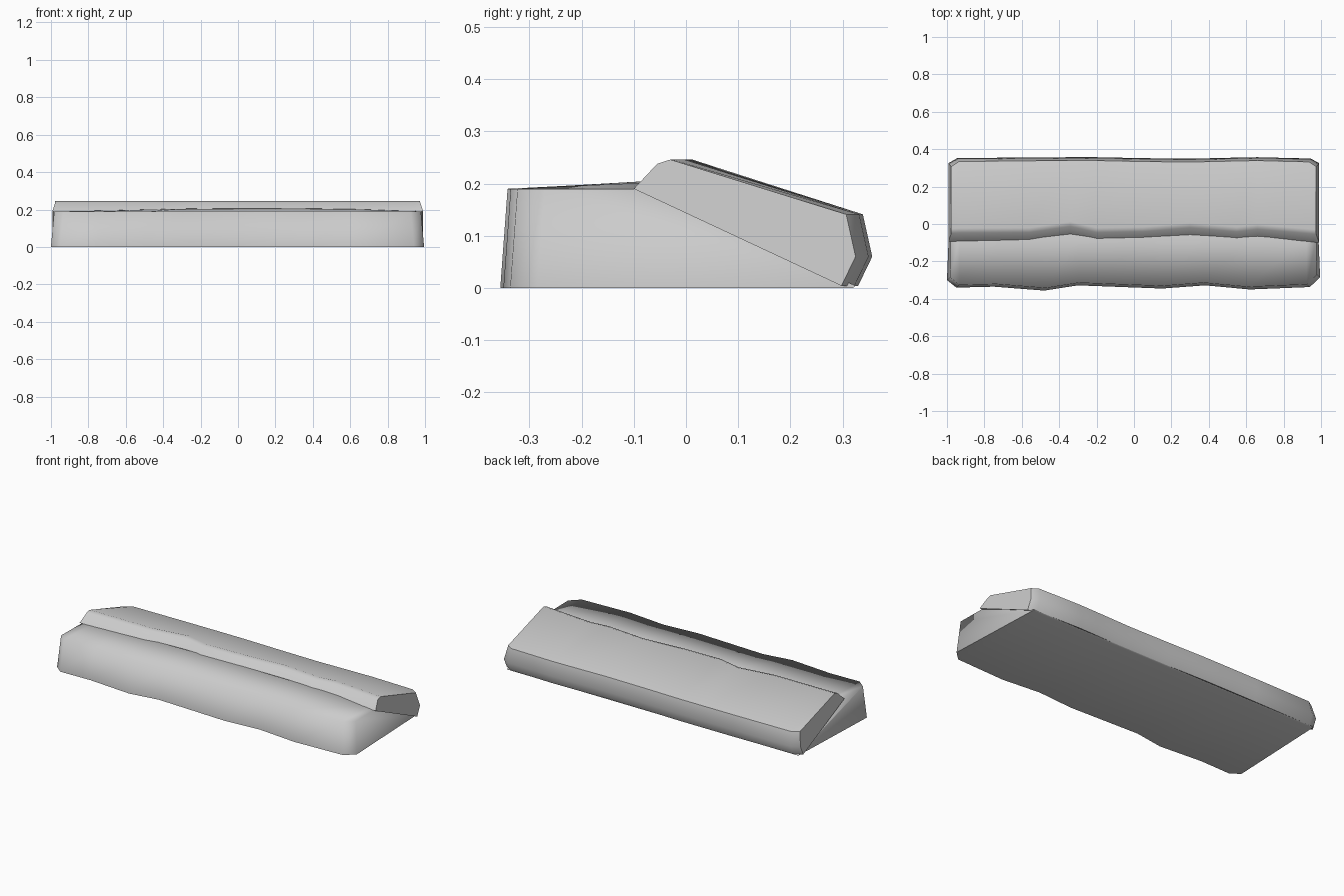
import bpy
import bmesh
import math

cube = bpy.data.objects.get("Cube")
if cube:
    bpy.data.objects.remove(cube)

stone = bpy.data.materials.new("light_grey_stone")
stone.use_nodes = True
GREY = (0.6, 0.6, 0.6, 1)
stone.diffuse_color = GREY
bsdf = stone.node_tree.nodes["Principled BSDF"]
bsdf.inputs["Base Color"].default_value = GREY
bsdf.inputs["Roughness"].default_value = 0.8


def loft(name, sections, angle):
    """Skin closed cross-sections along x and cap both ends."""
    bm = bmesh.new()
    rings = [[bm.verts.new(p) for p in s] for s in sections]
    n = len(rings[0])
    for a, b in zip(rings, rings[1:]):
        for i in range(n):
            j = (i + 1) % n
            bm.faces.new((a[i], a[j], b[j], b[i]))
    bm.faces.new(rings[0])
    bm.faces.new(rings[-1])
    bmesh.ops.recalc_face_normals(bm, faces=bm.faces)
    mesh = bpy.data.meshes.new(name)
    bm.to_mesh(mesh)
    bm.free()
    mesh.materials.append(stone)
    obj = bpy.data.objects.new(name, mesh)
    bpy.context.collection.objects.link(obj)
    bpy.ops.object.select_all(action="DESELECT")
    obj.select_set(True)
    bpy.context.view_layer.objects.active = obj
    bpy.ops.object.shade_smooth_by_angle(angle=math.radians(angle))
    return obj


# Lower tread: x, front y and top height of each station
tread = [(-1, -0.3, 0.19), (-0.95, -0.34, 0.19), (-0.75, -0.335, 0.194),
         (-0.48, -0.356, 0.2), (-0.3, -0.328, 0.204), (0.15, -0.345, 0.205),
         (0.38, -0.328, 0.205), (0.62, -0.35, 0.202), (0.94, -0.337, 0.192),
         (0.995, -0.285, 0.19)]
sections = []
for x, y, top in tread:
    sections.append([(x, y, 0), (x * 0.983, y + 0.014, 0.19),
                     (x * 0.98, -0.07, top), (x * 0.975, 0.325, 0.004),
                     (x * 0.975, 0.32, 0)])
loft("lower_tread", sections, 88)

# Sloping upper slab: x, front y, back y and width factor of its top
slab = [(-0.993, -0.095, 0.325, 0.984), (-0.945, -0.092, 0.352, 0.99),
        (-0.56, -0.09, 0.356, 1), (-0.34, -0.058, 0.357, 1),
        (-0.2, -0.09, 0.357, 1), (0.05, -0.085, 0.352, 1),
        (0.3, -0.065, 0.349, 1), (0.55, -0.086, 0.355, 1),
        (0.66, -0.073, 0.357, 1), (0.945, -0.096, 0.35, 0.99),
        (0.99, -0.1, 0.325, 0.984)]
sections = []
for x, front, back, k in slab:
    sections.append([(x, front, 0.19), (x * k, front + 0.045, 0.238),
                     (x * k, front + 0.07, 0.246),
                     (x * k, back - 0.018, 0.141), (x, back, 0.06),
                     (x, back - 0.027, 0.004)])
loft("upper_slab", sections, 48)
